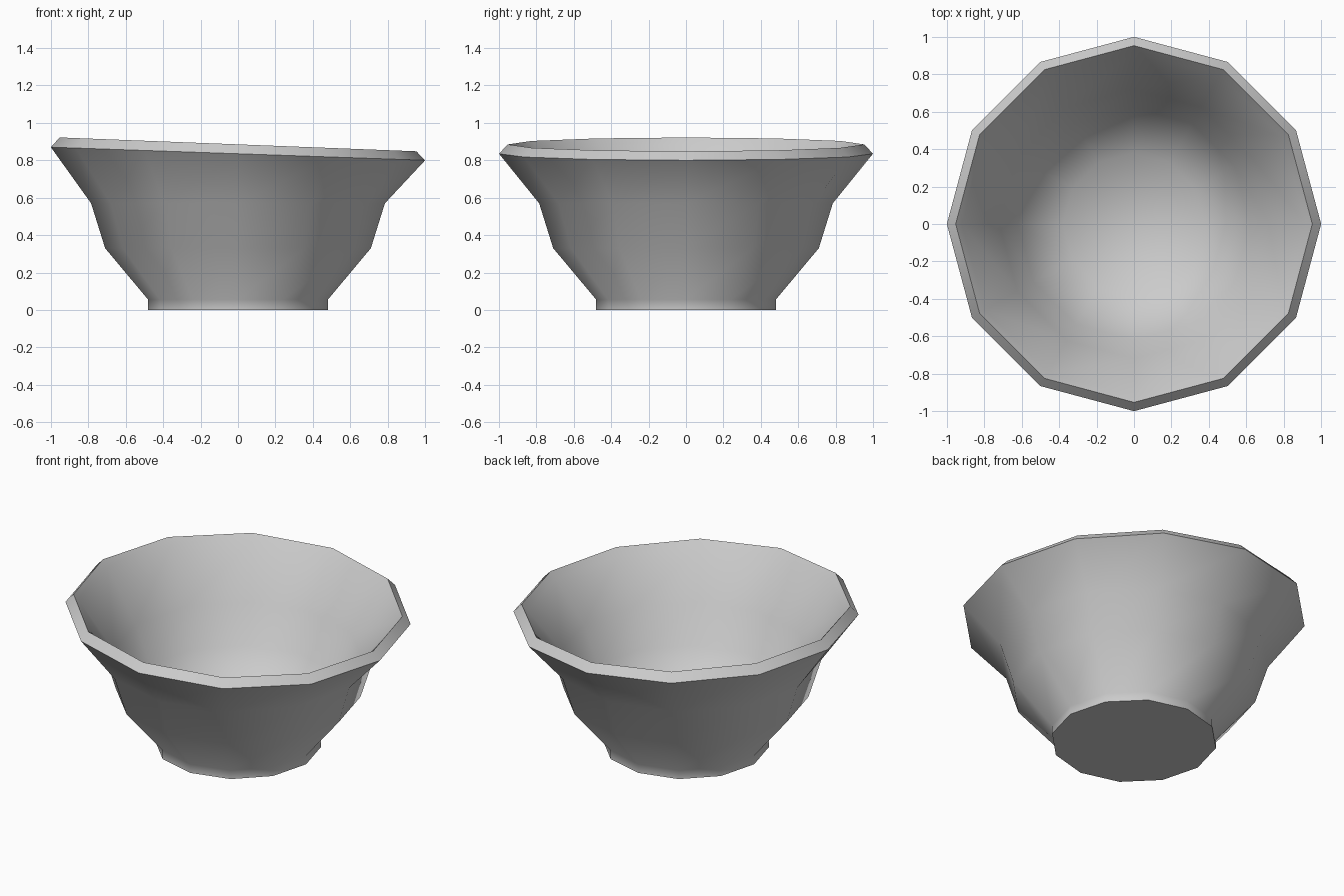
import bpy, bmesh
from math import cos, sin, pi

if "Cube" in bpy.data.objects:
    bpy.data.objects.remove(bpy.data.objects["Cube"])

SIDES = 12
# (radius, height, tilt): outside from foot up to rim, then inside down to floor
PROFILE = [
    (0.48, 0.0, 0), (0.48, 0.055, 0), (0.71, 0.33, 0), (0.785, 0.57, 0),
    (1.0, 0.835, 0.035), (0.953, 0.885, 0.037), (0.92, 0.845, 0.037),
    (0.72, 0.57, 0), (0.62, 0.34, 0), (0.38, 0.1, 0),
]

# Lathed bowl wall with a slightly tilted rim
bm = bmesh.new()
rings = []
for r, z, tilt in PROFILE:
    ring = []
    for i in range(SIDES):
        a = 2 * pi * i / SIDES
        ring.append(bm.verts.new((r * cos(a), r * sin(a), z - tilt * cos(a))))
    rings.append(ring)
for lo, hi in zip(rings, rings[1:]):
    for i in range(SIDES):
        j = (i + 1) % SIDES
        bm.faces.new((lo[i], lo[j], hi[j], hi[i]))

# Foot underside and inner floor
bm.faces.new(rings[0][::-1])
bm.faces.new(rings[-1])
bmesh.ops.recalc_face_normals(bm, faces=bm.faces[:])

mesh = bpy.data.meshes.new("bowl")
bm.to_mesh(mesh)
bm.free()
bowl = bpy.data.objects.new("bowl", mesh)
bpy.context.collection.objects.link(bowl)
bpy.context.view_layer.objects.active = bowl
bowl.select_set(True)
bpy.ops.object.shade_smooth_by_angle(angle=pi / 3)
